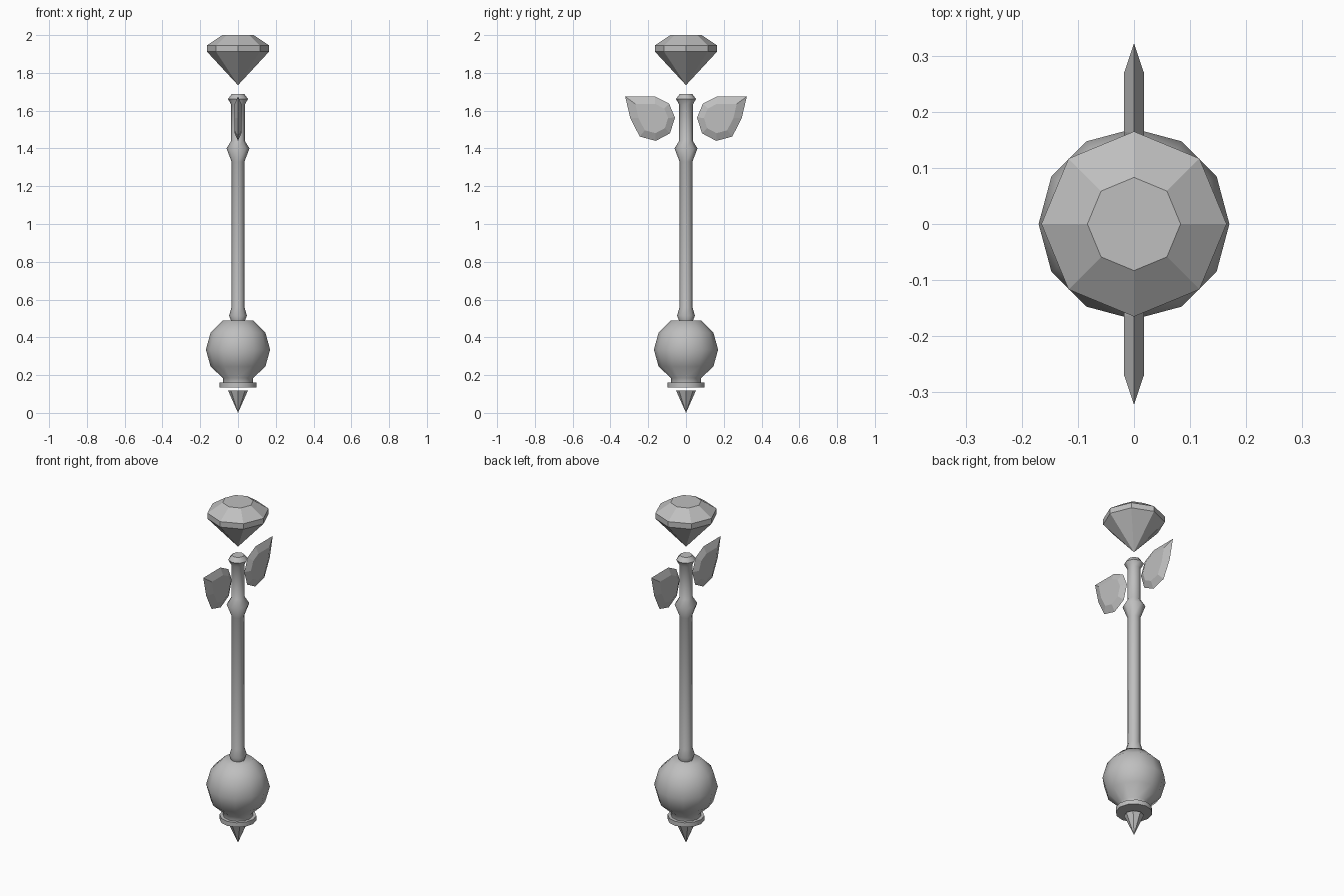
import bpy
import bmesh
from math import cos, sin, tau, radians

if "Cube" in bpy.data.objects:
    bpy.data.objects.remove(bpy.data.objects["Cube"], do_unlink=True)

grey = bpy.data.materials.new("plain grey")
grey.use_nodes = True
COLOUR = (0.52, 0.52, 0.52, 1)
grey.diffuse_color = COLOUR
grey.node_tree.nodes["Principled BSDF"].inputs["Base Color"].default_value = COLOUR


def finish(name, bm, smooth):
    """Turn a bmesh into a named, shaded object."""
    bmesh.ops.recalc_face_normals(bm, faces=bm.faces)
    mesh = bpy.data.meshes.new(name)
    bm.to_mesh(mesh)
    bm.free()
    mesh.materials.append(grey)
    obj = bpy.data.objects.new(name, mesh)
    bpy.context.collection.objects.link(obj)
    if smooth:
        bpy.ops.object.select_all(action='DESELECT')
        obj.select_set(True)
        bpy.context.view_layer.objects.active = obj
        bpy.ops.object.shade_smooth_by_angle(angle=radians(50))
    return obj


def loft(bm, rings, closed_tip=False):
    """Bridge successive rings of equal vertex count."""
    for a, b in zip(rings, rings[1:]):
        n = len(a)
        for i in range(n):
            j = (i + 1) % n
            bm.faces.new((a[i], a[j], b[j], b[i]))


def lathe(name, profile, sides, smooth=True):
    """Revolve (radius, height) points; zero radii collapse to a tip."""
    bm = bmesh.new()
    rings = [[bm.verts.new((r * cos(tau * i / sides), r * sin(tau * i / sides), z))
              for i in range(sides)] for r, z in profile]
    loft(bm, rings)
    for ring, (r, _) in ((rings[0], profile[0]), (rings[-1], profile[-1])):
        if r > 0:
            bm.faces.new(ring)
    bmesh.ops.remove_doubles(bm, verts=bm.verts, dist=1e-5)
    return finish(name, bm, smooth)


def leaf(name, side):
    """Bevelled leaf plate: thin rim with a raised flat panel on each face."""
    outline = [(.322, 1.675), (.163, 1.675), (.09, 1.638), (.058, 1.563),
               (.085, 1.48), (.16, 1.44), (.245, 1.463), (.295, 1.56)]
    cy, cz, inset, half = .165, 1.56, .66, .018
    bm = bmesh.new()
    rim = [bm.verts.new((0, side * y, z)) for y, z in outline]
    for x in (-half, half):
        panel = [bm.verts.new((x, side * (cy + (y - cy) * inset), cz + (z - cz) * inset))
                 for y, z in outline]
        loft(bm, [rim, panel])
        bm.faces.new(panel)
    return finish(name, bm, False)


# Floating cut gem
lathe("gem", [(0, 1.735), (.165, 1.913), (.165, 1.945), (.083, 2.0)], 8, smooth=False)

# Shaft with collars at the base, below the leaves and at the tip
lathe("shaft", [(.034, .48), (.047, .515), (.034, .56), (.034, 1.33),
                (.061, 1.4), (.036, 1.44), (.036, 1.632),
                (.053, 1.662), (.034, 1.687)], 8)

# Pair of leaves
leaf("front_leaf", -1)
leaf("back_leaf", 1)

# Round pommel, its neck and flange
lathe("pommel", [(.08, .155), (.08, .185), (.145, .245), (.17, .335),
                 (.145, .425), (.08, .489)], 12)
lathe("flange", [(.098, .135), (.098, .161)], 12)

# Pointed spike at the bottom
lathe("spike", [(0, 0), (.053, .119)], 8, smooth=False)
